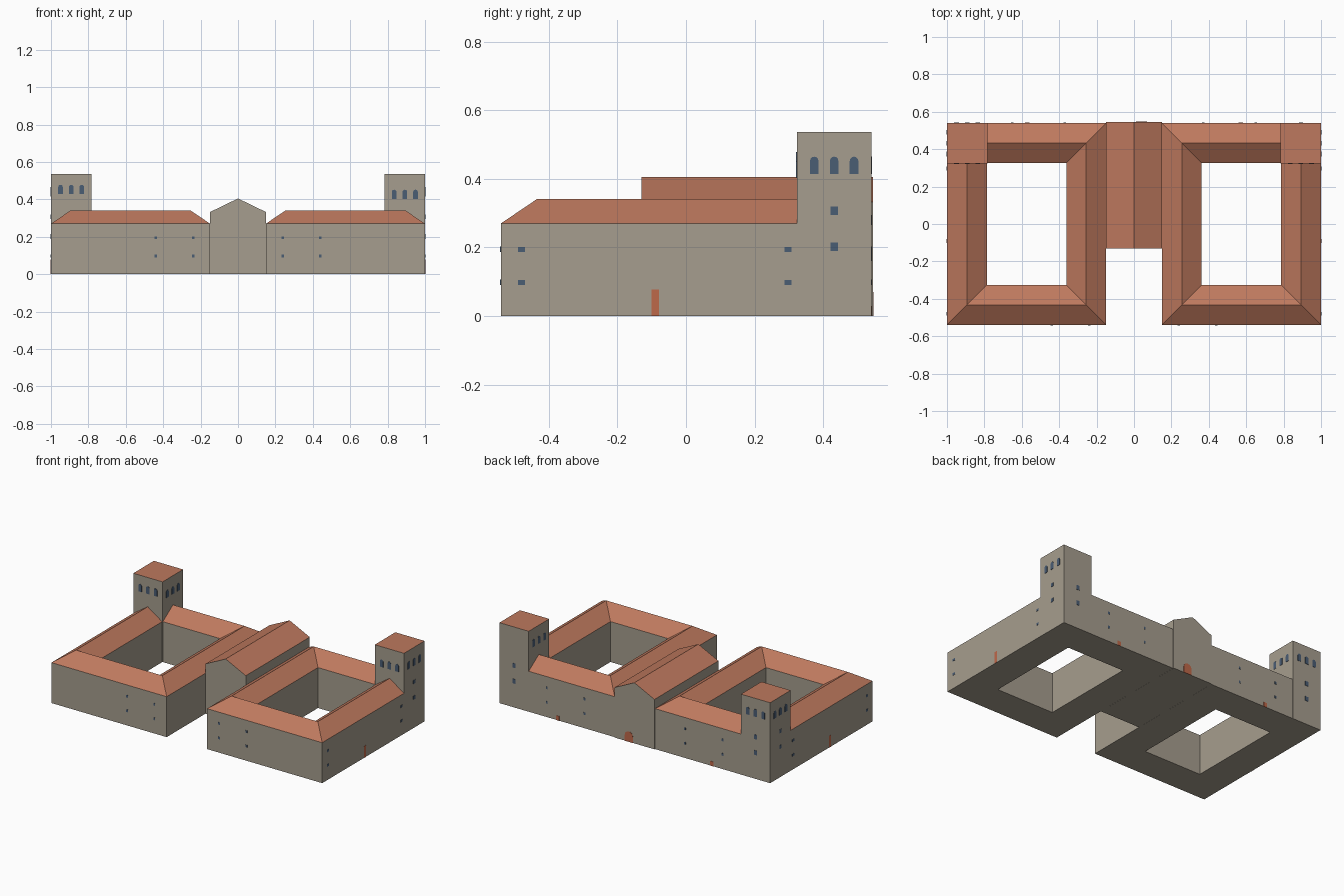
import bpy, bmesh, math
from mathutils import Vector

if "Cube" in bpy.data.objects:
    bpy.data.objects.remove(bpy.data.objects["Cube"])


def srgb(r, g, b):
    f = lambda c: (c / 255 / 12.92) if c < 10 else ((c / 255 + 0.055) / 1.055) ** 2.4
    return (f(r), f(g), f(b), 1)


def material(name, rgb):
    m = bpy.data.materials.new(name)
    m.diffuse_color = srgb(*rgb)
    m.use_nodes = True
    m.node_tree.nodes["Principled BSDF"].inputs["Base Color"].default_value = m.diffuse_color
    return m


STONE = material("stone wall", (166, 157, 142))
TILE = material("roof tile", (190, 121, 94))
GLASS = material("window blue", (74, 93, 116))
WOOD = material("door orange", (190, 104, 74))


def finish(name, bm, mats):
    """Make an object; upward faces take the second material if there is one."""
    bmesh.ops.recalc_face_normals(bm, faces=bm.faces)
    bm.normal_update()
    if len(mats) > 1:
        for f in bm.faces:
            f.material_index = 1 if f.normal.z > 0.1 else 0
    me = bpy.data.meshes.new(name)
    bm.to_mesh(me)
    bm.free()
    for m in mats:
        me.materials.append(m)
    ob = bpy.data.objects.new(name, me)
    bpy.context.collection.objects.link(ob)
    return ob


def courtyard_wing(name, x0, x1):
    """Four-sided block with a hipped ridge roof around an open courtyard."""
    bm = bmesh.new()
    y, depth = 0.54, 0.213
    profile = [(0, 0), (0, 0.27), (depth / 2, 0.342), (depth, 0.27), (depth, 0)]
    loops = []
    for d, z in profile:
        loops.append([bm.verts.new(p) for p in (
            (x0 + d, -y + d, z), (x1 - d, -y + d, z),
            (x1 - d, y - d, z), (x0 + d, y - d, z))])
    for a, b in zip(loops, loops[1:] + loops[:1]):
        for i in range(4):
            j = (i + 1) % 4
            bm.faces.new((a[i], a[j], b[j], b[i]))
    finish(name, bm, [STONE, TILE])


def extruded(name, pts, vec, mats):
    """Extrude a closed outline along a vector."""
    bm = bmesh.new()
    face = bm.faces.new([bm.verts.new(p) for p in pts])
    out = bmesh.ops.extrude_face_region(bm, geom=[face], use_keep_orig=True)
    bmesh.ops.translate(bm, vec=vec,
                        verts=[v for v in out["geom"] if isinstance(v, bmesh.types.BMVert)])
    return finish(name, bm, mats)


# wall directions: outward normal and horizontal axis
SIDES = {"front": ((0, -1, 0), (1, 0, 0)), "back": ((0, 1, 0), (1, 0, 0)),
         "right": ((1, 0, 0), (0, 1, 0)), "left": ((-1, 0, 0), (0, 1, 0))}


def plate(name, side, wall, u, z, w, h, mat, arched=False):
    """Thin plate on a wall; 'wall' is the wall coordinate, u and z its centre bottom."""
    n, t = map(Vector, SIDES[side])
    base = Vector((abs(n.x) * wall, abs(n.y) * wall, 0)) - n * 0.002
    out = [(-w / 2, 0), (w / 2, 0)]
    if arched:
        r = w / 2
        out += [(r * math.cos(a), h - r + r * math.sin(a))
                for a in [math.pi * i / 6 for i in range(7)]]
    else:
        out += [(w / 2, h), (-w / 2, h)]
    pts = [base + t * (u + a) + Vector((0, 0, z + b)) for a, b in out]
    extruded(name, pts, n * 0.004, [mat])


# two courtyard blocks
courtyard_wing("left_courtyard_block", -1, -0.149)
courtyard_wing("right_courtyard_block", 0.149, 1)

# central gabled hall
W = 0.1485
extruded("central_hall",
         [(-W, -0.13, 0), (W, -0.13, 0), (W, -0.13, 0.333), (0, -0.13, 0.405), (-W, -0.13, 0.333)],
         (0, 0.675, 0), [STONE, TILE])

# corner towers with windows near the top
TW = 0.216
for sx, side_name in ((-1, "left"), (1, "right")):
    xa, xb = sorted((sx, sx * (1 - TW)))
    ya, yb = 0.3235, 0.5405
    extruded(side_name + "_tower", [(xa, ya, 0), (xb, ya, 0), (xb, yb, 0), (xa, yb, 0)],
             (0, 0, 0.537), [STONE, TILE])
    xc, yc = (xa + xb) / 2, 0.432
    zf = 0.428 if sx < 0 else 0.402
    for k in (-1, 0, 1):
        plate("tower_window", "front", ya, xc + k * 0.057, zf, 0.025, 0.05, GLASS, True)
        plate("tower_window", "right", xb, yc + k * 0.058, 0.415, 0.025, 0.05, GLASS, True)
        plate("tower_window", "left", xa, yc + k * 0.058, 0.415, 0.025, 0.05, GLASS, True)
        if sx < 0:
            plate("tower_window", "back", yb, xc + k * 0.057, 0.415, 0.025, 0.05, GLASS, True)
    # lower tower windows and outer side walls
    outer = "left" if sx < 0 else "right"
    for z in (0.19, 0.295):
        plate("tower_low_window", outer, sx, yc, z, 0.022, 0.024, GLASS)
        plate("tower_low_window", "back", yb, xc, z - 0.03, 0.022, 0.03, GLASS)
    for z in (0.09, 0.187):
        for y in (-0.48, 0.297):
            plate("side_window", outer, sx, y, z, 0.02, 0.015, GLASS)
        for x in (0.24, 0.44):
            plate("front_window", "front", -0.54, sx * x, z, 0.013, 0.016, GLASS)
        for x in (0.37, 0.65):
            plate("back_window", "back", 0.54, sx * x, z, 0.013, 0.016, GLASS)
    plate("side_door", outer, sx, -0.09, 0, 0.022, 0.078, WOOD)
    plate("back_door", "back", 0.54, sx * 0.57, 0, 0.025, 0.03, WOOD)

# main door at the back of the hall
plate("hall_door", "back", 0.545, 0.04, 0, 0.06, 0.07, WOOD, True)
